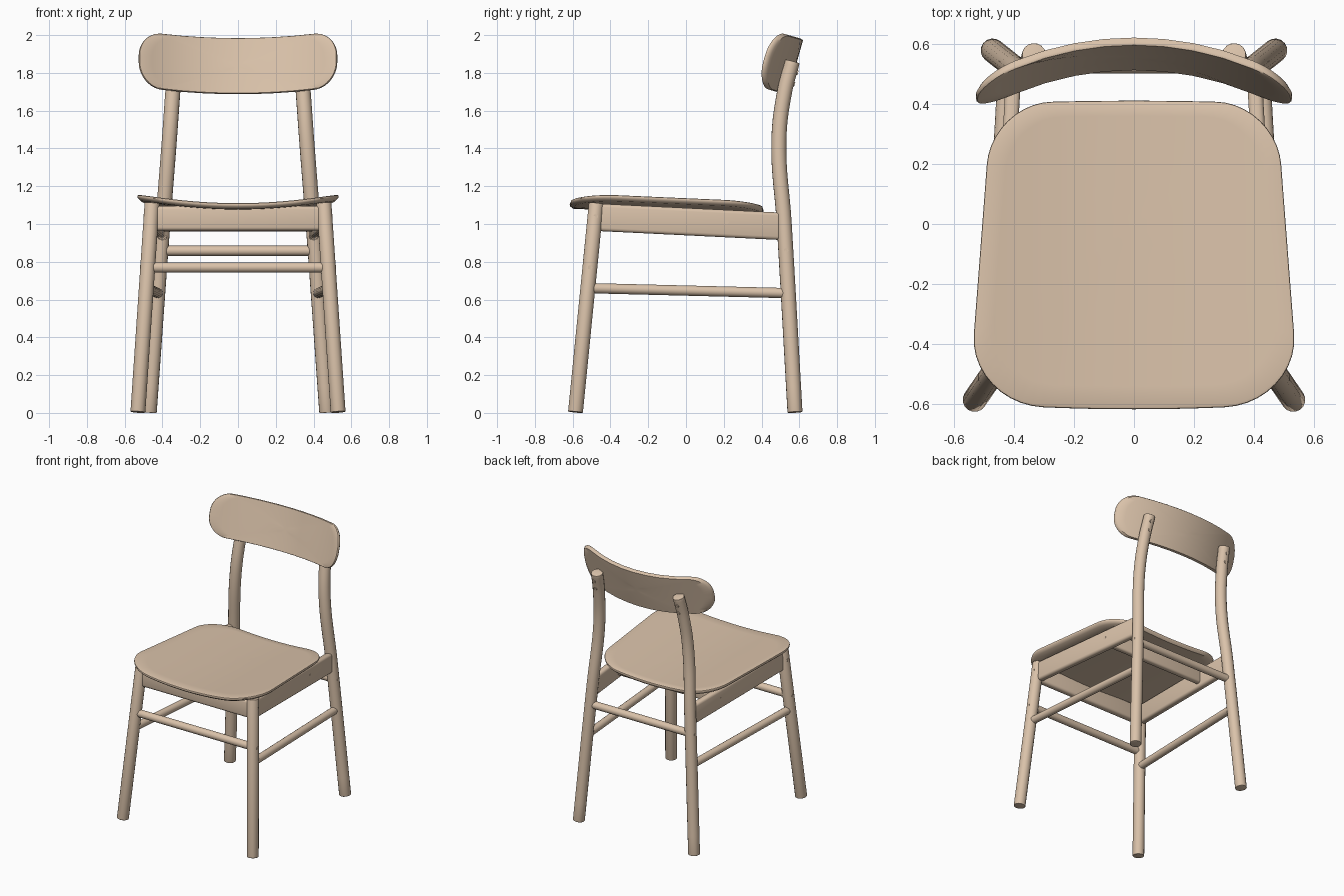
import bpy, bmesh, math
from mathutils import Vector

cube = bpy.data.objects.get("Cube")
if cube:
    bpy.data.objects.remove(cube, do_unlink=True)

wood = bpy.data.materials.new("pale_wood")
wood.use_nodes = True
wood.diffuse_color = (0.70, 0.54, 0.40, 1)
wood.node_tree.nodes["Principled BSDF"].inputs["Base Color"].default_value = (0.70, 0.54, 0.40, 1)


def finish(obj, bevel=0.0):
    """Assign the wood, round the sharp edges and shade smooth."""
    obj.data.materials.clear()
    obj.data.materials.append(wood)
    bpy.ops.object.select_all(action="DESELECT")
    obj.select_set(True)
    bpy.context.view_layer.objects.active = obj
    if bevel:
        mod = obj.modifiers.new("soft_edges", "BEVEL")
        mod.width, mod.segments = bevel, 3
        mod.limit_method, mod.angle_limit = "ANGLE", math.radians(50)
        bpy.ops.object.modifier_apply(modifier=mod.name)
    bpy.ops.object.shade_smooth_by_angle(angle=math.radians(40))
    return obj


def add_mesh(name, bm, bevel=0.0):
    bmesh.ops.recalc_face_normals(bm, faces=bm.faces)
    mesh = bpy.data.meshes.new(name)
    bm.to_mesh(mesh)
    bm.free()
    obj = bpy.data.objects.new(name, mesh)
    bpy.context.collection.objects.link(obj)
    return finish(obj, bevel)


def rod(name, points, radius, bevel=0.0):
    """Round bar swept along a smooth path."""
    curve = bpy.data.curves.new(name, "CURVE")
    curve.dimensions = "3D"
    curve.bevel_depth, curve.bevel_resolution = radius, 6
    curve.use_fill_caps = True
    spline = curve.splines.new("BEZIER")
    spline.resolution_u = 8 if len(points) > 2 else 1
    spline.bezier_points.add(len(points) - 1)
    for bp, co in zip(spline.bezier_points, points):
        bp.co = co
        bp.handle_left_type = bp.handle_right_type = "AUTO"
    obj = bpy.data.objects.new(name, curve)
    bpy.context.collection.objects.link(obj)
    bpy.ops.object.select_all(action="DESELECT")
    obj.select_set(True)
    bpy.context.view_layer.objects.active = obj
    bpy.ops.object.convert(target="MESH")
    obj = bpy.context.view_layer.objects.active
    # weld the caps to the tube
    bm = bmesh.new()
    bm.from_mesh(obj.data)
    bmesh.ops.remove_doubles(bm, verts=bm.verts, dist=0.0005)
    bmesh.ops.recalc_face_normals(bm, faces=bm.faces)
    bm.to_mesh(obj.data)
    bm.free()
    return finish(obj, bevel)


def board(name, start, end, thick, height, bevel):
    """Upright board between two centre points."""
    start, end = Vector(start), Vector(end)
    side = (end - start).cross(Vector((0, 0, 1))).normalized() * thick / 2
    up = Vector((0, 0, height / 2))
    bm = bmesh.new()
    rings = [[bm.verts.new(p + a * side + b * up) for a, b in ((-1, -1), (1, -1), (1, 1), (-1, 1))]
             for p in (start, end)]
    for ring in rings:
        bm.faces.new(ring)
    for i in range(4):
        j = (i + 1) % 4
        bm.faces.new((rings[0][i], rings[0][j], rings[1][j], rings[1][i]))
    return add_mesh(name, bm, bevel)


def rounded_outline(corners, cuts, steps=10):
    """Polygon with elliptical corners; cuts give the length removed on each edge."""
    pts, n = [], len(corners)
    for i in range(n):
        c = Vector(corners[i])
        before = (Vector(corners[i - 1]) - c).normalized() * cuts[i][0]
        after = (Vector(corners[(i + 1) % n]) - c).normalized() * cuts[i][1]
        if pts:
            last = pts[-1]
            pts += [last.lerp(c + before, k / 8) for k in range(1, 8)]
        for k in range(steps + 1):
            t = math.pi / 2 * k / steps
            pts.append(c + before * (1 - math.sin(t)) + after * (1 - math.cos(t)))
    pts += [pts[-1].lerp(pts[0], k / 8) for k in range(1, 8)]
    return pts


def shell(name, outline, surface, thick):
    """Curved panel with a softened rim; surface maps (u, v, depth) to space."""
    bm = bmesh.new()
    inner = [k / 8 for k in range(1, 8)]
    profile = [(s, 0) for s in inner] + [(0.985, 0), (0.997, 0.1), (1, 0.3), (0.995, 0.6), (0.965, 1)]
    profile += [(s, 1) for s in reversed(inner)]
    rings = [[bm.verts.new(surface(p.x * s, p.y * s, d * thick)) for p in outline] for s, d in profile]
    n = len(outline)
    for a, b in zip(rings, rings[1:]):
        for i in range(n):
            j = (i + 1) % n
            bm.faces.new((a[i], a[j], b[j], b[i]))
    for ring, depth in ((rings[0], 0), (rings[-1], thick)):
        mid = bm.verts.new(surface(0, 0, depth))
        for i in range(n):
            bm.faces.new((mid, ring[i], ring[(i + 1) % n]))
    return add_mesh(name, bm)


# Seat: tapered rounded panel, dished across its width
def seat_surface(u, v, depth):
    y = v * (1 + 0.03 * (1 - (u / 0.5) ** 2))
    return (u, y, 1.11 - 0.03 * (y + 0.6) + 0.18 * u * u - depth)


seat_shape = rounded_outline([(-0.55, -0.598), (0.55, -0.598), (0.474, 0.398), (-0.474, 0.398)],
                             [(0.23, 0.25), (0.25, 0.23), (0.2, 0.2), (0.2, 0.2)])
shell("seat", seat_shape, seat_surface, 0.03)

# Backrest: pill-shaped panel bent around an arc and leaned back
LEAN, BEND = math.radians(16), 0.99


def back_surface(u, v, depth):
    a = math.asin(u / BEND)
    y = (BEND + depth) * math.cos(a) - BEND
    return ((BEND + depth) * math.sin(a),
            0.553 + y * math.cos(LEAN) + v * math.sin(LEAN),
            1.838 + v * math.cos(LEAN) - y * math.sin(LEAN))


back_shape = rounded_outline([(-0.52, -0.153), (0.52, -0.153), (0.52, 0.153), (-0.52, 0.153)],
                             [(0.135, 0.12), (0.12, 0.135), (0.135, 0.12), (0.12, 0.135)])
shell("backrest", back_shape, back_surface, 0.027)

# Legs, side rails and side stretchers on both sides
for s, side in ((1, "left"), (-1, "right")):
    rod(f"{side}_front_leg", [(s * 0.53, -0.585, 0.004), (s * 0.455, -0.475, 1.11)], 0.04, 0.004)
    rod(f"{side}_back_leg", [(s * 0.47, 0.577, 0.003), (s * 0.398, 0.52, 1.0), (s * 0.363, 0.492, 1.45),
                             (s * 0.345, 0.522, 1.7), (s * 0.332, 0.563, 1.86)], 0.04, 0.008)
    board(f"{side}_seat_rail", (s * 0.455, -0.46, 1.035), (s * 0.4, 0.5, 0.988), 0.05, 0.145, 0.018)
    rod(f"{side}_stretcher", [(s * 0.483, -0.5, 0.66), (s * 0.424, 0.54, 0.634)], 0.027)
    # Screw plugs on the outside of the frame and behind the backrest
    for i, (x, y, z) in enumerate(((0.499, -0.478, 1.04), (0.518, -0.508, 0.77),
                                   (0.442, 0.215, 1.01), (0.448, 0.53, 0.86))):
        rod(f"{side}_screw_plug_{i + 1}", [(s * (x - 0.01), y, z), (s * x, y, z)], 0.012)
    for i, (y, z) in enumerate(((0.576, 1.74), (0.593, 1.80))):
        rod(f"{side}_back_plug_{i + 1}", [(s * 0.339, y - 0.01, z + 0.003), (s * 0.339, y, z)], 0.012)

# Cross pieces
board("front_seat_rail", (-0.45, -0.478, 1.03), (0.45, -0.478, 1.03), 0.05, 0.13, 0.018)
board("rear_seat_rail", (-0.41, 0.215, 1.015), (0.41, 0.215, 1.015), 0.045, 0.11, 0.015)
rod("front_stretcher", [(-0.47, -0.508, 0.77), (0.47, -0.508, 0.77)], 0.027)
rod("back_stretcher", [(-0.405, 0.528, 0.858), (0.405, 0.528, 0.858)], 0.027)
